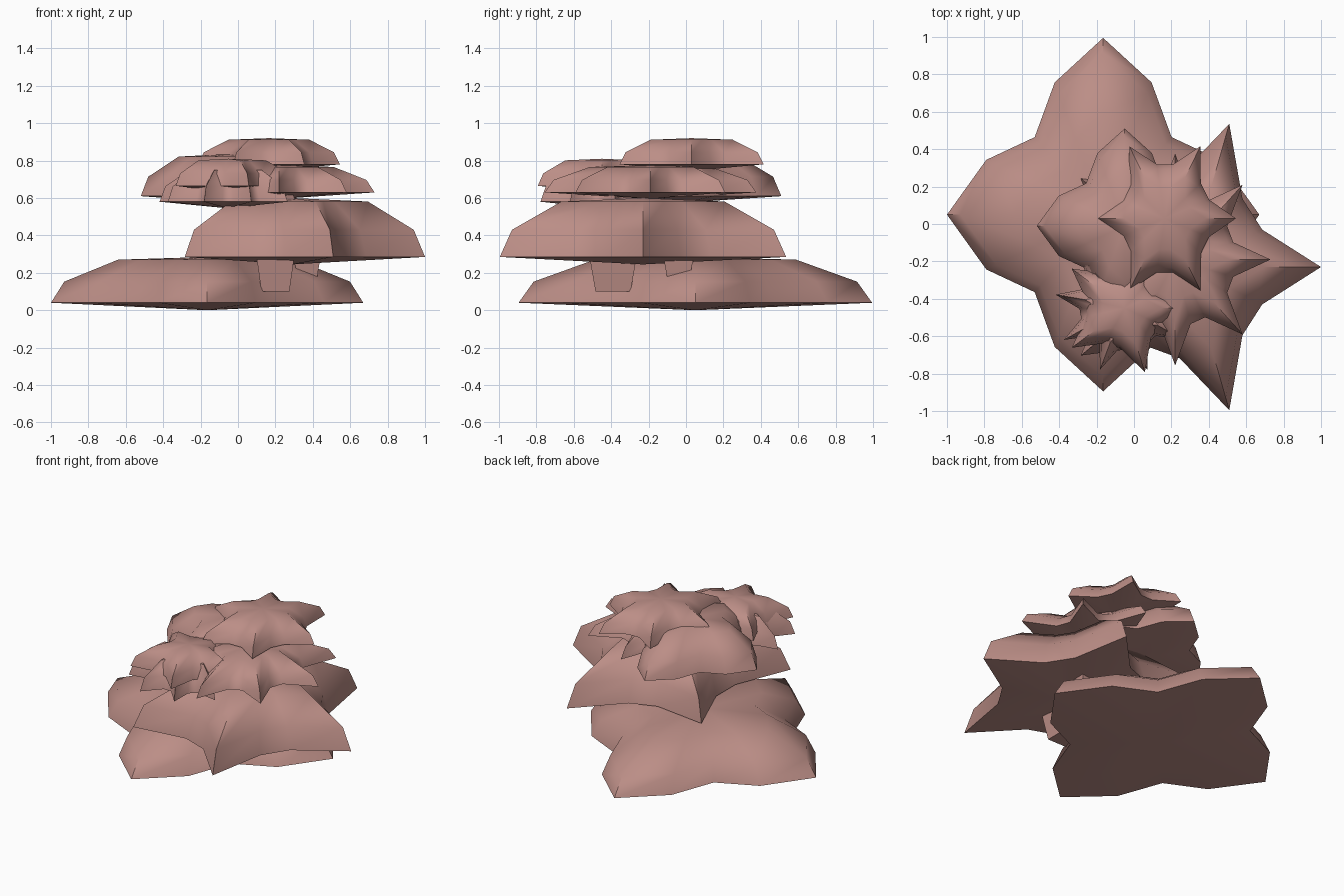
import bpy, bmesh, math

if "Cube" in bpy.data.objects:
    bpy.data.objects.remove(bpy.data.objects["Cube"])

clay = bpy.data.materials.new("dusty_pink")
clay.diffuse_color = (0.50, 0.27, 0.24, 1)
clay.use_nodes = True
clay.node_tree.nodes["Principled BSDF"].inputs["Base Color"].default_value = clay.diffuse_color

# Dome profile: (radius factor, height factor)
PROFILE = [(1.0, 0.0), (0.915, 0.46), (0.57, 0.94)]


def finish(bm, name, smooth):
    bmesh.ops.recalc_face_normals(bm, faces=bm.faces)
    me = bpy.data.meshes.new(name)
    bm.to_mesh(me)
    bm.free()
    me.materials.append(clay)
    ob = bpy.data.objects.new(name, me)
    bpy.context.collection.objects.link(ob)
    if smooth:
        bpy.context.view_layer.objects.active = ob
        ob.select_set(True)
        bpy.ops.object.shade_smooth_by_angle(angle=math.radians(50))
        ob.select_set(False)
    return ob


def star_cap(name, centre, radii, rim, top, tips, per_tip, valley, turn=0, dip=0.035):
    """Star-outlined dome with a shallow cone underneath."""
    n = tips * per_tip
    low = math.cos(2 * math.pi * (per_tip // 2) / per_tip)
    amp = (1 - valley) / (1 - low)
    bm = bmesh.new()
    rings = []
    for scale, rise in PROFILE:
        ring = []
        for i in range(n):
            t = 2 * math.pi * i / n
            r = scale * (1 - amp + amp * math.cos(tips * t))
            a = t + math.radians(turn)
            ring.append(bm.verts.new((centre[0] + radii[0] * r * math.cos(a),
                                      centre[1] + radii[1] * r * math.sin(a),
                                      rim + (top - rim) * rise)))
        rings.append(ring)
    apex = bm.verts.new((*centre, top))
    base = bm.verts.new((*centre, rim - dip))
    for i in range(n):
        j = (i + 1) % n
        for a, b in zip(rings, rings[1:]):
            bm.faces.new((a[i], a[j], b[j], b[i]))
        bm.faces.new((rings[-1][i], rings[-1][j], apex))
        bm.faces.new((rings[0][j], rings[0][i], base))
    return finish(bm, name, True)


def stem(name, centre, size, z0, z1, taper):
    """Short post, narrower at the foot."""
    bm = bmesh.new()
    bmesh.ops.create_cube(bm, size=1)
    for v in bm.verts:
        k = taper if v.co.z < 0 else 1
        v.co = (centre[0] + v.co.x * size[0] * k,
                centre[1] + v.co.y * size[1] * k,
                z0 if v.co.z < 0 else z1)
    return finish(bm, name, False)


# Broad lower tiers
star_cap("base_tier", (-0.165, 0.05), (0.835, 0.945), 0.04, 0.285, 4, 4, 0.62, dip=0.04)
star_cap("second_tier", (0.29, -0.23), (0.71, 0.805), 0.285, 0.60, 5, 3, 0.61, dip=0.04)

# Middle tiers
star_cap("left_tier", (-0.05, -0.01), (0.47, 0.52), 0.61, 0.835, 4, 4, 0.62)
star_cap("right_tier", (0.22, -0.19), (0.51, 0.566), 0.63, 0.775, 8, 3, 0.63)
star_cap("front_low_tier", (-0.055, -0.44), (0.37, 0.36), 0.58, 0.76, 9, 3, 0.64, turn=10)
star_cap("front_high_tier", (-0.05, -0.45), (0.35, 0.36), 0.665, 0.81, 5, 3, 0.60)

# Crown
star_cap("crown_tier", (0.165, 0.03), (0.38, 0.445), 0.78, 0.92, 6, 3, 0.66)

# Stems between the tiers
stem("front_stem", (0.20, -0.39), (0.20, 0.25), 0.10, 0.28, 0.75)
stem("back_stem", (0.37, -0.04), (0.14, 0.16), 0.17, 0.28, 0.75)
